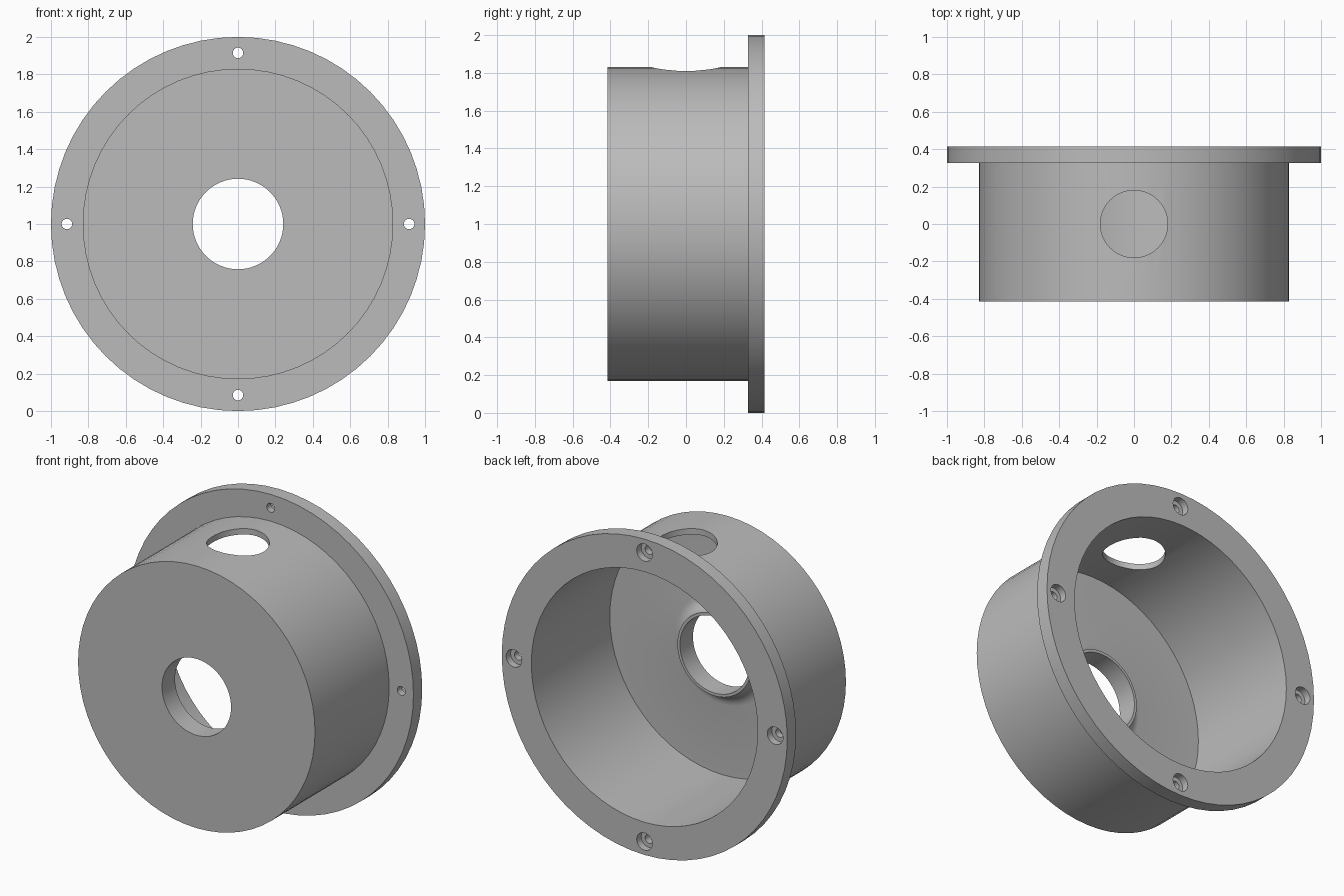
import bpy, bmesh, math
from mathutils import Matrix, Vector

cube = bpy.data.objects.get("Cube")
if cube:
    bpy.data.objects.remove(cube, do_unlink=True)

AXIS = Vector((0, 0, 1))
BACK, FRONT, FLOOR = 0.415, -0.415, -0.37

grey = bpy.data.materials.new("plain_grey")
grey.use_nodes = True
grey.diffuse_color = (0.5, 0.5, 0.5, 1)
grey.node_tree.nodes["Principled BSDF"].inputs["Base Color"].default_value = (0.5, 0.5, 0.5, 1)


def add_object(name, bm):
    bmesh.ops.recalc_face_normals(bm, faces=bm.faces)
    mesh = bpy.data.meshes.new(name)
    bm.to_mesh(mesh)
    bm.free()
    mesh.materials.append(grey)
    obj = bpy.data.objects.new(name, mesh)
    bpy.context.collection.objects.link(obj)
    return obj


def lathe(name, profile, steps):
    """Revolve a closed (radius, y) profile about the housing axis."""
    bm = bmesh.new()
    verts = [bm.verts.new((r, y, AXIS.z)) for r, y in profile]
    edges = [bm.edges.new((v, verts[i - 1])) for i, v in enumerate(verts)]
    bmesh.ops.spin(bm, geom=verts + edges, cent=AXIS, axis=(0, 1, 0),
                   angle=math.tau, steps=steps, use_merge=True)
    bmesh.ops.remove_doubles(bm, verts=bm.verts, dist=1e-5)
    return add_object(name, bm)


def cutter(name, radius, start, end, sides=32):
    """Cylinder between two points, used only for cutting."""
    direction = end - start
    turn = direction.to_track_quat('Z', 'Y').to_matrix().to_4x4()
    bm = bmesh.new()
    bmesh.ops.create_cone(bm, cap_ends=True, segments=sides, radius1=radius,
                          radius2=radius, depth=direction.length,
                          matrix=Matrix.Translation((start + end) / 2) @ turn)
    return add_object(name, bm)


# Cup, flange and flared collar around the front opening
fillet = 0.085
collar = [(0.26 + fillet * (1 - math.cos(a)), FLOOR + fillet * (1 - math.sin(a)))
          for a in (math.radians(15 * i) for i in range(7))]
profile = [(0.242, FRONT), (0.83, FRONT), (0.83, 0.327), (1.0, 0.327), (1.0, BACK),
           (0.793, BACK), (0.793, FLOOR)] + collar[::-1] + [(0.242, FLOOR + fillet)]
housing = lathe("flanged_housing", profile, 64)

# Round port in the top wall
cutters = [cutter("top_port_cutter", 0.18, Vector((0, 0, 1.5)), Vector((0, 0, 2.2)), 48)]

# Four screw holes, counterbored from the back
for i in range(4):
    a = i * math.pi / 2
    centre = AXIS + 0.915 * Vector((math.cos(a), 0, math.sin(a)))
    for name, radius, y in (("screw_hole_cutter", 0.028, 0.2), ("counterbore_cutter", 0.055, 0.37)):
        cutters.append(cutter(name, radius, centre + Vector((0, y, 0)),
                              centre + Vector((0, 0.5, 0)), 24))

bpy.context.view_layer.objects.active = housing
housing.select_set(True)
for tool in cutters:
    mod = housing.modifiers.new(tool.name, 'BOOLEAN')
    mod.operation = 'DIFFERENCE'
    mod.solver = 'EXACT'
    mod.object = tool
    bpy.ops.object.modifier_apply(modifier=mod.name)
for tool in cutters:
    bpy.data.objects.remove(tool, do_unlink=True)

bpy.ops.object.shade_smooth_by_angle(angle=math.radians(30))
